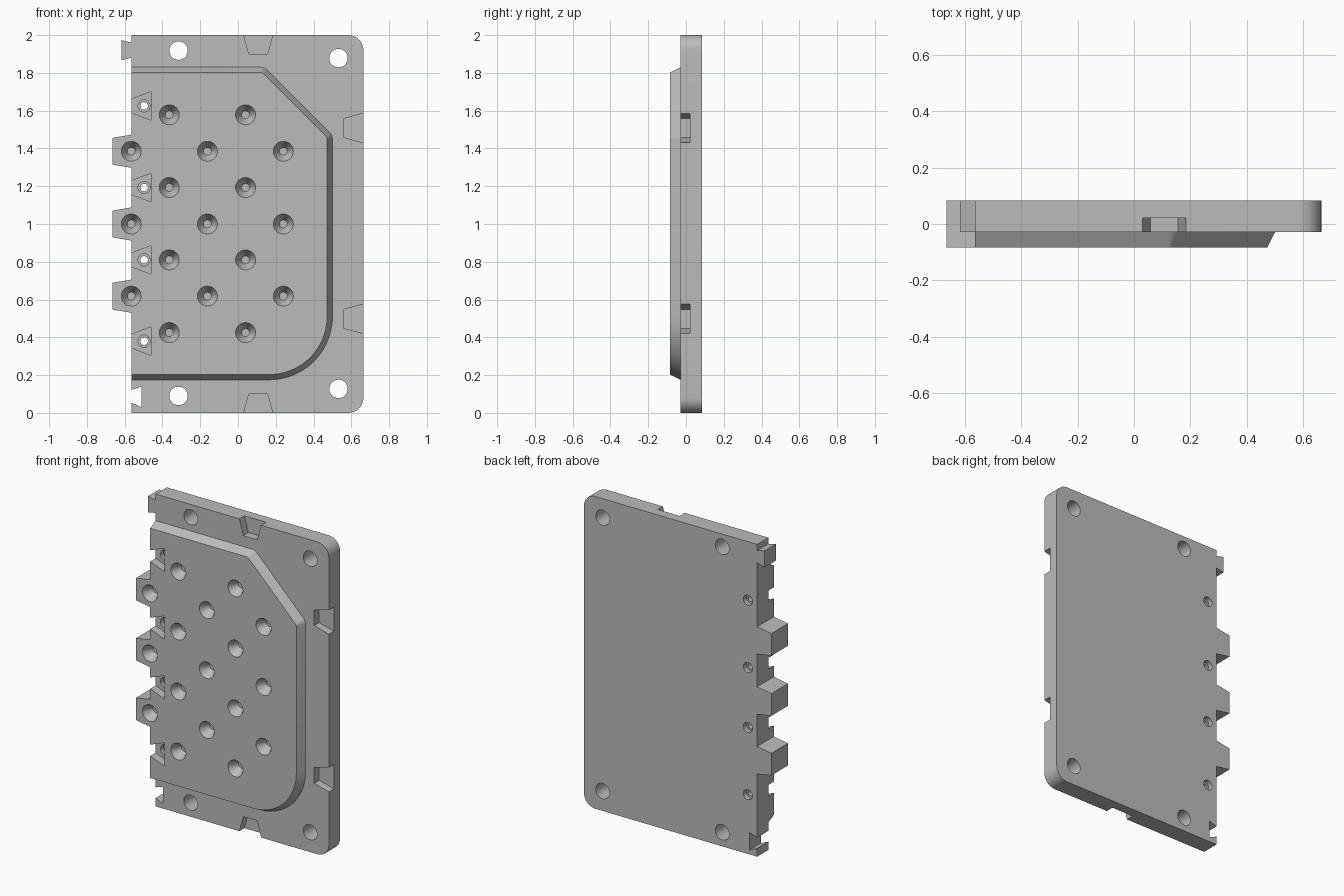
import bpy, bmesh, math

if "Cube" in bpy.data.objects:
    bpy.data.objects.remove(bpy.data.objects["Cube"])

FRONT, STEP, BACK = -0.084, -0.029, 0.084   # depth of panel face, plate face, back face
LEFT, RIGHT = -0.563, 0.664

grey = bpy.data.materials.new("grey")
grey.diffuse_color = (0.5, 0.5, 0.5, 1)
grey.use_nodes = True
grey.node_tree.nodes["Principled BSDF"].inputs["Base Color"].default_value = grey.diffuse_color


def loft(name, loops):
    """Closed solid through (x, z) loops, each given with its depth y."""
    bm = bmesh.new()
    rings = [[bm.verts.new((x, y, z)) for x, z in pts] for pts, y in loops]
    n = len(rings[0])
    for a, b in zip(rings, rings[1:]):
        for i in range(n):
            j = (i + 1) % n
            bm.faces.new((a[i], a[j], b[j], b[i]))
    bm.faces.new(rings[0])
    bm.faces.new(rings[-1][::-1])
    bmesh.ops.recalc_face_normals(bm, faces=bm.faces)
    me = bpy.data.meshes.new(name)
    bm.to_mesh(me)
    bm.free()
    me.materials.append(grey)
    ob = bpy.data.objects.new(name, me)
    bpy.context.collection.objects.link(ob)
    return ob


def arc(cx, cz, r, a0, a1, n):
    return [(cx + r * math.cos(math.radians(a0 + (a1 - a0) * i / n)),
             cz + r * math.sin(math.radians(a0 + (a1 - a0) * i / n))) for i in range(n + 1)]


def circle(cx, cz, r):
    return arc(cx, cz, r, 0, 360, 32)[:-1]


def combine(ob, other, op):
    bpy.context.view_layer.objects.active = ob
    m = ob.modifiers.new(op, 'BOOLEAN')
    m.operation, m.solver, m.object = op, 'EXACT', other
    bpy.ops.object.modifier_apply(modifier=m.name)
    bpy.data.objects.remove(other)


def cut(loops):
    combine(plate, loft("cutter", loops), 'DIFFERENCE')


# Base plate with rounded right corners, dovetail tab (top left) and notch (bottom left)
outline = [(LEFT, 0)] + arc(RIGHT - 0.08, 0.08, 0.08, -90, 0, 10)
outline += arc(RIGHT - 0.08, 1.92, 0.08, 0, 90, 10)
outline += [(LEFT, 2), (LEFT, 1.96), (-0.616, 1.973), (-0.616, 1.867), (LEFT, 1.88),
            (LEFT, 0.122), (-0.51, 0.14), (-0.51, 0.03), (LEFT, 0.053)]
plate = loft("plate", [(outline, STEP), (outline, BACK)])


# Raised panel with bevelled border, one chamfered and one rounded corner
def panel_outline(inset):
    k = 0.05 - inset
    return ([(LEFT, 0.175 + inset)] + arc(0.165, 0.51, 0.335 - inset, -90, 0, 20)
            + arc(0.45, 1.449, k, 0, 45, 5) + arc(0.119, 1.78, k, 45, 90, 5)
            + [(LEFT, 1.83 - inset)])


base = panel_outline(0)
combine(plate, loft("panel", [(panel_outline(0.028), FRONT), (base, STEP), (base, 0.02)]), 'UNION')

# Tapered side tabs, full thickness
for z in (0.618, 1.0, 1.385):
    tab = [(-0.45, z - 0.088), (-0.45, z + 0.088), (LEFT, z + 0.088),
           (-0.664, z + 0.071), (-0.664, z - 0.071), (LEFT, z - 0.088)]
    combine(plate, loft("tab", [(tab, FRONT), (tab, BACK)]), 'UNION')

# Dovetail pockets with small screw holes along the left edge
for z in (0.38, 0.81, 1.193, 1.625):
    p = [(LEFT - 0.04, z - 0.021), (-0.461, z - 0.075), (-0.461, z + 0.075), (LEFT - 0.04, z + 0.021)]
    cut([(p, FRONT - 0.05), (p, STEP)])
    hole, wide = circle(-0.497, z, 0.02), circle(-0.497, z, 0.032)
    cut([(wide, STEP - 0.02), (wide, STEP + 0.03), (hole, STEP + 0.03),
         (hole, BACK - 0.03), (wide, BACK - 0.03), (wide, BACK + 0.05)])

# Tapered pockets in the top, bottom and right edges
for edge, d in ((2, 1), (0, -1)):
    p = [(0.107 - 0.091, edge + d * 0.05), (0.107 + 0.091, edge + d * 0.05),
         (0.156, edge - d * 0.1), (0.058, edge - d * 0.1)]
    cut([(p, STEP - 0.05), (p, 0.022)])
for z in (0.498, 1.508):
    p = [(RIGHT + 0.05, z - 0.091), (RIGHT + 0.05, z + 0.091), (0.56, z + 0.05), (0.56, z - 0.05)]
    cut([(p, STEP - 0.05), (p, 0.022)])

# Corner through holes
for x, z in ((-0.315, 1.918), (0.532, 1.878), (0.532, 0.127), (-0.315, 0.09)):
    c = circle(x, z, 0.049)
    cut([(c, STEP - 0.1), (c, BACK + 0.1)])

# Conical dimples in staggered rows
dimples = [(x, z) for x in (-0.364, 0.04) for z in (0.425, 0.81, 1.193, 1.578)]
dimples += [(x, z) for x in (-0.565, -0.162, 0.24) for z in (0.618, 1.0, 1.385)]
for x, z in dimples:
    cut([(circle(x, z, 0.053), FRONT - 0.03), (circle(x, z, 0.053), FRONT),
         (circle(x, z, 0.021), FRONT + 0.06)])

bpy.ops.object.select_all(action='DESELECT')
plate.select_set(True)
bpy.context.view_layer.objects.active = plate
bpy.ops.object.shade_smooth_by_angle(angle=math.radians(30))
